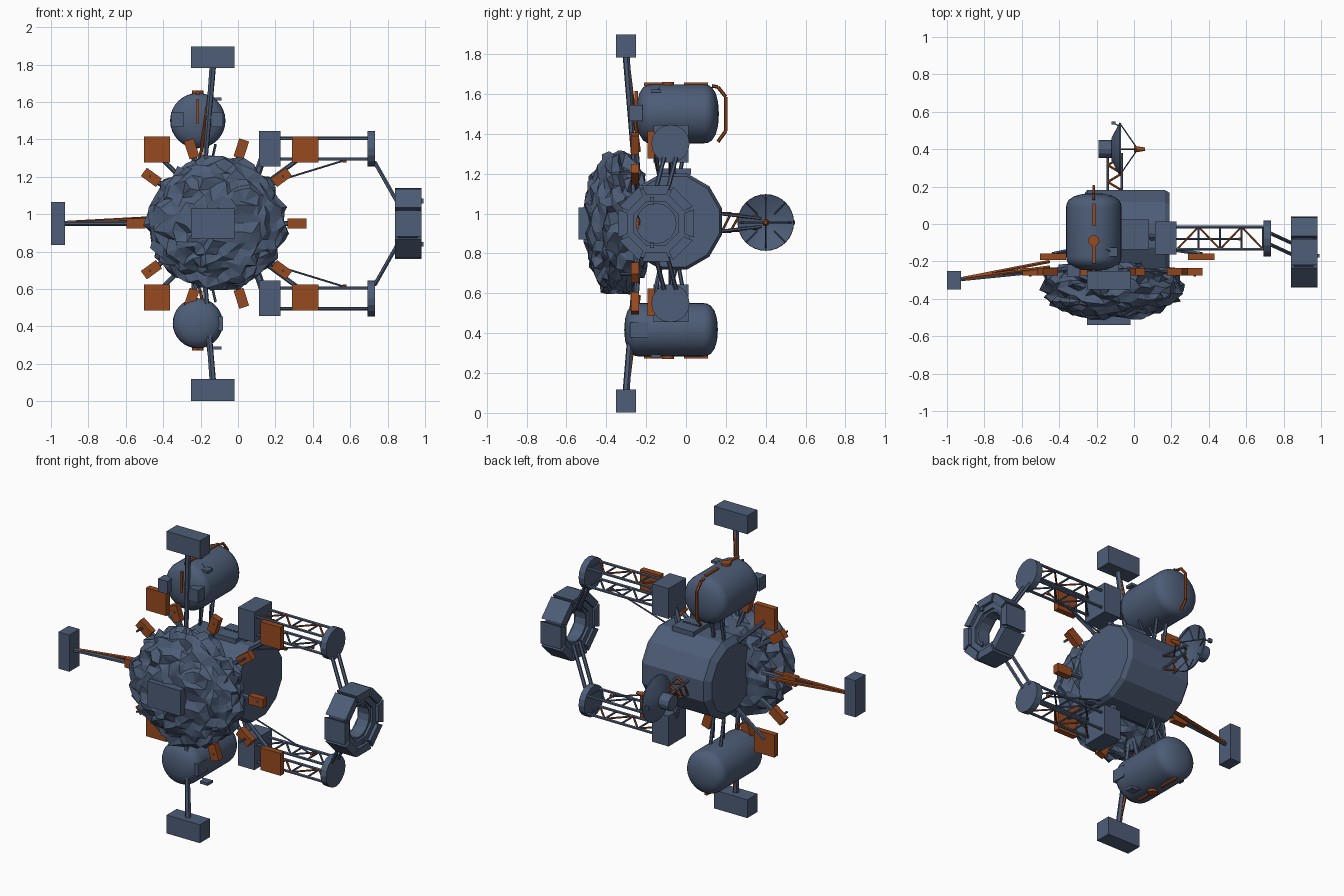
import bpy, bmesh, math, random
from mathutils import Vector

random.seed(4)
if "Cube" in bpy.data.objects:
    bpy.data.objects.remove(bpy.data.objects["Cube"])


def material(name, rgb):
    m = bpy.data.materials.new(name)
    m.use_nodes = True
    m.diffuse_color = (*rgb, 1)
    m.node_tree.nodes["Principled BSDF"].inputs["Base Color"].default_value = (*rgb, 1)
    return m


SLATE = material("slate blue", (0.075, 0.11, 0.185))
ORANGE = material("burnt orange", (0.31, 0.068, 0.014))


def finish(name, bm, mat, smooth=False):
    bmesh.ops.recalc_face_normals(bm, faces=bm.faces[:])
    me = bpy.data.meshes.new(name)
    bm.to_mesh(me)
    bm.free()
    me.materials.append(mat)
    ob = bpy.data.objects.new(name, me)
    bpy.context.collection.objects.link(ob)
    if smooth:
        bpy.ops.object.select_all(action="DESELECT")
        ob.select_set(True)
        bpy.context.view_layer.objects.active = ob
        bpy.ops.object.shade_smooth_by_angle(angle=math.radians(35))
    return ob


def box(name, center, size, mat=SLATE, tilt=0):
    """Box, optionally turned in the x-z plane."""
    bm = bmesh.new()
    bmesh.ops.create_cube(bm, size=1)
    c, s = math.cos(tilt), math.sin(tilt)
    for v in bm.verts:
        x, y, z = (a * b for a, b in zip(v.co, size))
        v.co = Vector((c * x - s * z, y, s * x + c * z)) + Vector(center)
    return finish(name, bm, mat)


def rod(name, p, q, r=0.008, mat=SLATE, r2=None, n=6):
    p, q = Vector(p), Vector(q)
    bm = bmesh.new()
    bmesh.ops.create_cone(bm, cap_ends=True, segments=n, radius1=r,
                          radius2=r if r2 is None else r2, depth=(q - p).length)
    rot = (q - p).to_track_quat("Z", "Y")
    for v in bm.verts:
        v.co = rot @ v.co + (p + q) / 2
    return finish(name, bm, mat)


def lathe(name, profile, axis, center, n, mat=SLATE, smooth=False, phase=0.0):
    """Spin (offset, radius) points round the x or y axis through center."""
    bm = bmesh.new()
    rings = []
    for t, r in profile:
        ring = []
        for i in range(n):
            a = phase + math.tau * i / n
            u, w = r * math.cos(a), r * math.sin(a)
            co = (t, u, w) if axis == "x" else (u, t, w)
            ring.append(bm.verts.new(Vector(co) + Vector(center)))
        rings.append(ring)
    for a, b in zip(rings, rings[1:]):
        for i in range(n):
            j = (i + 1) % n
            bm.faces.new((a[i], a[j], b[j], b[i]))
    bmesh.ops.remove_doubles(bm, verts=bm.verts[:], dist=1e-5)
    return finish(name, bm, mat, smooth)


MID = 0.95  # height of the plane of symmetry

# Jagged rock, flattened front to back
bm = bmesh.new()
bmesh.ops.create_icosphere(bm, subdivisions=4, radius=1)
for v in bm.verts:
    d = v.co.normalized()
    k = random.uniform(0.9, 1.05)
    jitter = Vector([random.uniform(-0.014, 0.014) for _ in range(3)])
    depth = math.copysign(abs(d.y) ** 0.85, d.y)
    v.co = Vector((-0.115 + 0.365 * d.x * k, -0.34 + 0.17 * depth * k, MID + 0.355 * d.z * k)) + jitter
finish("rock", bm, SLATE)
box("rock_front_plate", (-0.135, -0.51, MID), (0.23, 0.06, 0.16))

# Twelve-sided drum with a top equipment panel
lathe("drum", [(-0.28, 0), (-0.28, 0.21), (-0.25, 0.25), (0.165, 0.25), (0.19, 0.235), (0.19, 0)],
      "x", (0, -0.06, 0.96), 12, phase=math.radians(15))
box("drum_panel", (0.005, -0.055, 1.21), (0.15, 0.16, 0.03))
for i in range(6):
    box("panel_stud", (-0.05 + 0.02 * i, -0.055, 1.228), (0.01, 0.008, 0.008))

# Ring of orange clamps round the rock
for i in range(10):
    a = math.tau * i / 10
    c, s = math.cos(a), math.sin(a)
    box("clamp", (-0.115 + 0.43 * c, -0.255, MID + 0.42 * s), (0.1, 0.04, 0.055), ORANGE, a)
    x, z = -0.115 + 0.44 * c, MID + 0.43 * s
    rod("clamp_peg", (x, -0.26, z), (x, -0.33 if i % 5 in (1, 4) else -0.28, z), 0.007)
    rod("clamp_arm", (-0.115 + 0.25 * c, -0.24, MID + 0.25 * s),
        (-0.115 + 0.39 * c, -0.25, MID + 0.38 * s), 0.014)

# Two storage tanks
for name, z, r, y0, y1 in (("upper_tank", 1.5, 0.148, -0.25, 0.165), ("lower_tank", 0.417, 0.134, -0.31, 0.16)):
    end = [(0, 0), (0.004, 0.4), (0.016, 0.7), (0.035, 0.9), (0.055, 0.98), (0.075, 1)]
    prof = [(y0 + t, r * k) for t, k in end] + [(y1 - t, r * k) for t, k in reversed(end)]
    lathe(name, prof, "y", (-0.215, 0, z), 32, smooth=True)
    s = 1 if z > MID else -1
    for y, length in ((-0.16, 0.1), (0.05, 0.12)):
        box(name + "_strip", (-0.215, y, z + s * r), (0.016, length, 0.018), ORANGE)
    rod(name + "_cap", (-0.215, -0.09, z + s * (r - 0.01)), (-0.215, -0.09, z + s * (r + 0.012)), 0.03, ORANGE, n=16)
    box(name + "_sensor_plate", (-0.115, -0.15, MID + s * 0.665), (0.055, 0.05, 0.016))
    rod(name + "_sensor_stem", (-0.115, -0.15, MID + s * 0.665), (-0.16, -0.13, z + s * r * 0.9), 0.004)
    for x in (-0.24, -0.17):
        rod(name + "_strut", (x, -0.04, MID + s * 0.2), (x, 0.0, z - s * r * 0.9), 0.01)
        rod(name + "_brace", (x, -0.04, MID + s * 0.2), (x + 0.05, -0.1, z - s * r * 0.85), 0.007)
path = [(0.13, 1.64), (0.16, 1.635), (0.2, 1.585), (0.2, 1.415), (0.16, 1.36)]
for a, b in zip(path, path[1:]):
    rod("tank_handle", (-0.215, *a), (-0.215, *b), 0.009, ORANGE)
box("tank_front_stripe", (-0.215, -0.25, 1.55), (0.012, 0.016, 0.13), ORANGE)
for x in (-0.325, -0.112):
    box("tank_front_box", (x, -0.25, 1.505), (0.065, 0.065, 0.08))
box("tank_side_box", (-0.11, -0.235, 0.415), (0.06, 0.09, 0.075))

# Three booms with end boxes
for s in (1, -1):
    box("boom_end", (-0.135, -0.3, MID + s * 0.89), (0.23, 0.1, 0.115))
    rod("boom", (-0.135, -0.3, MID + s * 0.84), (-0.178, -0.26, MID + s * 0.3), 0.018, r2=0.013)
    rod("boom_cable", (-0.14, -0.29, MID + s * 0.8), (-0.2, -0.235, MID + s * 0.36), 0.009, ORANGE)
box("side_boom_end", (-0.963, -0.3, MID), (0.075, 0.1, 0.23))
rod("side_boom", (-0.93, -0.295, MID), (-0.48, -0.25, MID), 0.013)
rod("side_boom_brace", (-0.91, -0.29, 0.955), (-0.45, -0.23, 0.98), 0.01, ORANGE)
rod("side_boom_brace", (-0.91, -0.29, 0.95), (-0.45, -0.2, 0.95), 0.01, ORANGE)

# Square orange panels on struts
for s in (1, -1):
    for x, inner in ((-0.433, -0.24), (0.36, 0.1)):
        box("square_panel", (x, -0.175, MID + s * 0.395), (0.14, 0.036, 0.14), ORANGE)
        rod("square_panel_strut", (x, -0.16, MID + s * 0.37), (inner, -0.12, MID + s * 0.18), 0.012)

# Twin truss arms
for s in (1, -1):
    z = MID + s * 0.4
    box("truss_root", (0.17, -0.075, z), (0.115, 0.175, 0.19))
    rod("root_strut", (0.15, -0.07, z), (0.08, -0.07, MID + s * 0.2), 0.02)
    lathe("truss_disc", [(0.693, 0), (0.693, 0.096), (0.733, 0.096), (0.733, 0)], "x", (0, -0.078, z), 16)
    for y in (-0.135, -0.015):
        for dz in (-0.055, 0.055):
            rod("truss_rail", (0.22, y, z + dz), (0.7, y, z + dz), 0.009)
    step, side = 0.115, 1
    for i in range(4):
        x = 0.23 + step * i
        for dz in (-0.055, 0.055):
            ya, yb = -0.075 - 0.06 * side, -0.075 + 0.06 * side
            rod("truss_diagonal", (x, ya, z + dz), (x + step, yb, z + dz), 0.006, ORANGE if dz * s > 0 else SLATE)
            rod("truss_rung", (x + step, -0.135, z + dz), (x + step, -0.015, z + dz), 0.006)
        side = -side
    # Whip aerial and ring struts
    tip = (0.56, -0.08, MID + s * 0.335)
    rod("aerial", (0.12, -0.08, MID + s * 0.2), tip, 0.005)
    rod("aerial_tip", tip, (tip[0] + 0.02, tip[1], tip[2]), 0.01, ORANGE)
    for y in (-0.05, -0.11):
        rod("ring_strut", (0.73, y, MID + s * 0.33), (0.86, y - 0.06, MID + s * 0.1), 0.011)

# Docking ring: octagonal core with eight outer blocks
RY, R8 = -0.15, math.radians(22.5)
lathe("ring_core", [(0.855, 0.12), (0.855, 0.185), (0.96, 0.185), (0.96, 0.12), (0.855, 0.12)],
      "x", (0, RY, MID), 8, phase=R8)
lathe("ring_collar", [(0.87, 0.1), (0.87, 0.125), (0.945, 0.125), (0.945, 0.1), (0.87, 0.1)],
      "x", (0, RY, MID), 16)
for i in range(8):
    bm = bmesh.new()
    bmesh.ops.create_cube(bm, size=2)
    for v in bm.verts:
        sx, sy, sz = v.co
        a = math.tau * i / 8 + sy * R8 * 0.9
        r = 0.178 + 0.025 * sz
        v.co = (0.91 + 0.07 * sx, RY + r * math.cos(a), MID + r * math.sin(a))
    finish("ring_block", bm, SLATE)
for dz in (-0.11, 0.12):
    box("ring_latch", (0.985, -0.17, MID + dz), (0.012, 0.02, 0.025))

# Lattice mast and dish at the back
for x in (-0.14, -0.065):
    for dz in (-1, 1):
        rod("mast_rail", (x, 0.16, 0.955 + dz * 0.045), (x, 0.38, 0.955 + dz * 0.02), 0.008)
for i in range(4):
    y, w = 0.18 + 0.045 * i, 0.045 - 0.005 * i
    a, b = (-0.14, -0.065) if i % 2 else (-0.065, -0.14)
    for dz in (-w, w):
        rod("mast_diagonal", (a, y, 0.955 + dz), (b, y + 0.045, 0.955 + dz), 0.007, ORANGE)
    rod("mast_side_diagonal", (-0.14, y, 0.955 - w), (-0.14, y + 0.045, 0.955 + w), 0.006, ORANGE)
HUB = (0, 0.4, 0.955)
lathe("dish", [(-0.115, 0), (-0.108, 0.06), (-0.07, 0.14), (-0.078, 0.142), (-0.12, 0.06), (-0.125, 0)],
      "x", HUB, 32, smooth=True)
rod("dish_housing", (-0.19, 0.4, 0.955), (-0.115, 0.4, 0.955), 0.048, n=12)
for i in range(8):
    a = math.tau * i / 8
    c, s = math.cos(a), math.sin(a)
    rod("dish_rib", (-0.104, 0.4 + 0.06 * c, 0.955 + 0.06 * s), (-0.07, 0.4 + 0.138 * c, 0.955 + 0.138 * s), 0.003)
    if i % 2 == 0:
        rod("feed_strut", (-0.07, 0.4 + 0.13 * c, 0.955 + 0.13 * s), (0.02, *HUB[1:]), 0.004)
rod("feed_horn", (0.0, 0.4, 0.955), (0.06, 0.4, 0.955), 0.018, ORANGE, r2=0.009, n=12)
box("dish_sensor", (-0.11, 0.54, 0.955), (0.022, 0.016, 0.022))
rod("dish_sensor_stem", (-0.11, 0.54, 0.955), (-0.082, 0.525, 0.955), 0.004)
